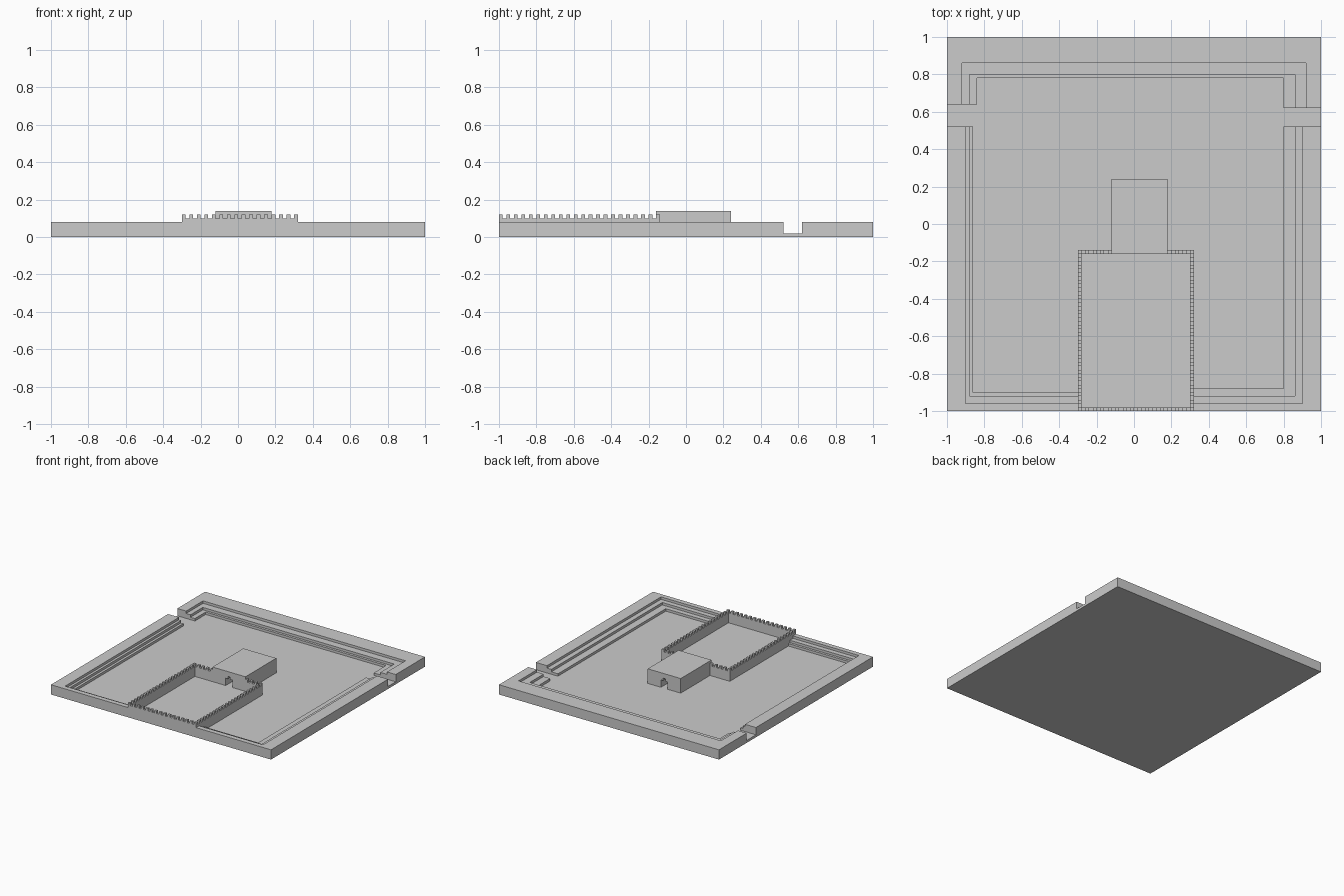
import bpy
import bmesh
from mathutils import Vector

if "Cube" in bpy.data.objects:
    bpy.data.objects.remove(bpy.data.objects["Cube"])

FLOOR = 0.02
STEP = 0.02


def prism(name, points, origin, u, v, sweep):
    """Extrude a flat outline (in axes u, v from origin) along sweep."""
    origin, u, v, sweep = (Vector(a) for a in (origin, u, v, sweep))
    bm = bmesh.new()
    face = bm.faces.new([bm.verts.new(origin + u * a + v * b) for a, b in points])
    moved = bmesh.ops.extrude_face_region(bm, geom=[face])["geom"]
    bmesh.ops.translate(bm, vec=sweep,
                        verts=[g for g in moved if isinstance(g, bmesh.types.BMVert)])
    bmesh.ops.recalc_face_normals(bm, faces=bm.faces)
    mesh = bpy.data.meshes.new(name)
    bm.to_mesh(mesh)
    bm.free()
    obj = bpy.data.objects.new(name, mesh)
    bpy.context.collection.objects.link(obj)
    return obj


def layer(name, points, z, height):
    return prism(name, points, (0, 0, z), (1, 0, 0), (0, 1, 0), (0, 0, height))


def battlement(name, start, direction, length, across):
    """Wall with square merlons 0.02 wide, repeated every 0.04."""
    outline = [(0, FLOOR)]
    for i in range(round((length + STEP) / (2 * STEP))):
        a = i * 2 * STEP
        outline += [(a, 0.10), (a, 0.12), (a + STEP, 0.12), (a + STEP, 0.10)]
    # the end merlons run flush with the wall ends
    outline.pop(1)
    outline.pop()
    outline.append((length, FLOOR))
    return prism(name, outline, (*start, 0), direction, (0, 0, 1), across)


# ground plate
layer("ground_plate", [(-1, -1), (1, -1), (1, 1), (-1, 1)], 0, FLOOR)

# terraced banks, inner edges listed from the lowest step to the highest
back_steps = [(-0.84, 0.80, 0.78), (-0.88, 0.86, 0.80), (-0.92, 0.92, 0.86)]
left_steps = [(-0.86, -0.90), (-0.88, -0.92), (-0.90, -0.96)]
right_steps = [(0.80, -0.88), (0.86, -0.92), (0.90, -0.96)]
for i in range(3):
    z = FLOOR + i * STEP
    xl, xr, y = back_steps[i]
    layer(f"back_bank_{i}", [(-1, 0.64), (xl, 0.64), (xl, y), (xr, y),
                             (xr, 0.62), (1, 0.62), (1, 1), (-1, 1)], z, STEP)
    for side, edge, wall_x, (x, y) in (("left", -1, -0.30, left_steps[i]),
                                       ("right", 1, 0.32, right_steps[i])):
        layer(f"{side}_bank_{i}", [(edge, -1), (wall_x, -1), (wall_x, y),
                                   (x, y), (x, 0.52), (edge, 0.52)], z, STEP)

# courtyard walls
X, Y = (1, 0, 0), (0, 1, 0)
battlement("left_wall", (-0.30, -1), Y, 0.86, (0.02, 0, 0))
battlement("right_wall", (0.30, -1), Y, 0.86, (0.02, 0, 0))
battlement("front_wall", (-0.30, -1), X, 0.62, (0, 0.02, 0))
battlement("back_wall_left", (-0.30, -0.16), X, 0.18, (0, 0.02, 0))
battlement("back_wall_right", (0.18, -0.16), X, 0.14, (0, 0.02, 0))

# gatehouse with a stepped-arch passage
prism("gatehouse", [(-0.12, FLOOR), (-0.12, 0.14), (0.18, 0.14), (0.18, FLOOR),
                    (0.06, FLOOR), (0.06, 0.08), (0.04, 0.08), (0.04, 0.10),
                    (0.02, 0.10), (0.02, 0.08), (0, 0.08), (0, FLOOR)],
      (0, -0.16, 0), X, (0, 0, 1), (0, 0.40, 0))
